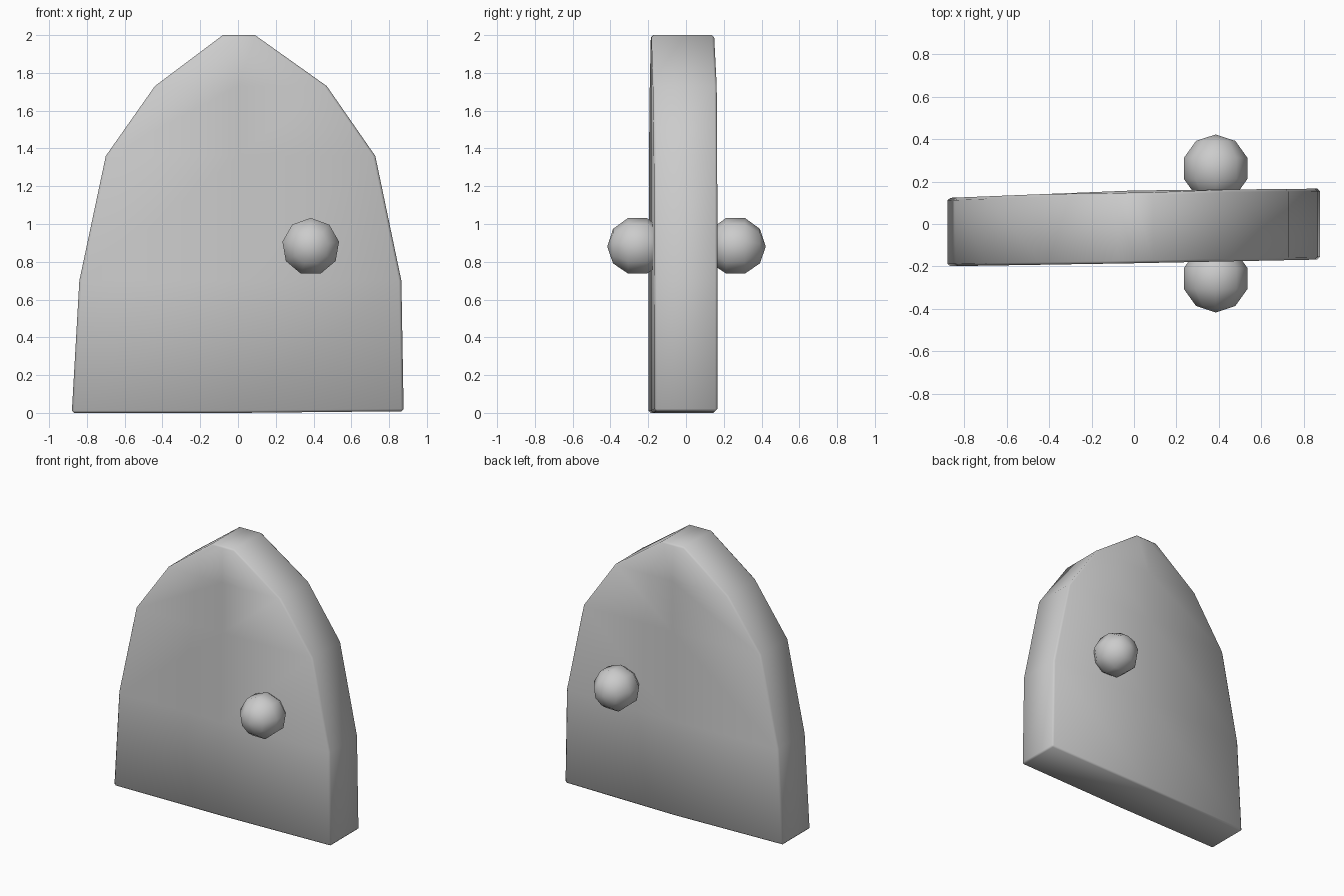
import bpy, bmesh
from math import radians
from mathutils import Matrix

if "Cube" in bpy.data.objects:
    bpy.data.objects.remove(bpy.data.objects["Cube"])

# Rows of the arched door: z, left x, right x
rows = [(0.0, -0.88, 0.877), (0.70, -0.84, 0.865), (1.36, -0.70, 0.727),
        (1.73, -0.44, 0.47), (2.0, -0.08, 0.09)]


def front_y(x, z):
    return -0.185 + (0.016 if x < 0 else 0.02) * x


def back_y(x, z):
    return 0.158 + (0.04 if x < 0 else 0.01) * x - (0.01 if z > 1.9 else 0)


def finish(name, bm):
    bmesh.ops.recalc_face_normals(bm, faces=bm.faces)
    mesh = bpy.data.meshes.new(name)
    bm.to_mesh(mesh)
    bm.free()
    obj = bpy.data.objects.new(name, mesh)
    bpy.context.collection.objects.link(obj)
    bpy.ops.object.select_all(action='DESELECT')
    obj.select_set(True)
    bpy.context.view_layer.objects.active = obj
    return obj


# Door slab: gently warped front and back joined by a faceted rim
bm = bmesh.new()
sides = []
for depth in (front_y, back_y):
    grid = []
    for z, left, right in rows:
        grid.append([bm.verts.new((x, depth(x, z), z + 0.01 * max(x, 0) * (z == 0)))
                     for x in (left, 0.0, right)])
    for a, b in zip(grid, grid[1:]):
        for i in range(2):
            bm.faces.new((a[i], a[i + 1], b[i + 1], b[i]))
    sides.append(grid[0] + [r[2] for r in grid[1:]] + [grid[-1][1]]
                 + [r[0] for r in reversed(grid[1:])])
front, back = sides
for i in range(len(front)):
    j = (i + 1) % len(front)
    bm.faces.new((front[i], front[j], back[j], back[i]))
door = finish("door_panel", bm)
bevel = door.modifiers.new("edge_softening", 'BEVEL')
bevel.width = 0.012
bevel.segments = 1
bevel.limit_method = 'ANGLE'
bevel.angle_limit = radians(60)
bpy.ops.object.modifier_apply(modifier=bevel.name)
bpy.ops.object.shade_smooth_by_angle(angle=radians(50))

# Door knobs: low-poly spheres with poles facing front and back
for name, y in (("front_knob", -0.257), ("back_knob", 0.262)):
    bm = bmesh.new()
    place = (Matrix.Translation((0.385, y, 0.88)) @ Matrix.Rotation(radians(90), 4, 'X'))
    bmesh.ops.create_uvsphere(bm, u_segments=9, v_segments=5, radius=0.16, matrix=place)
    finish(name, bm)
    bpy.ops.object.shade_smooth()
